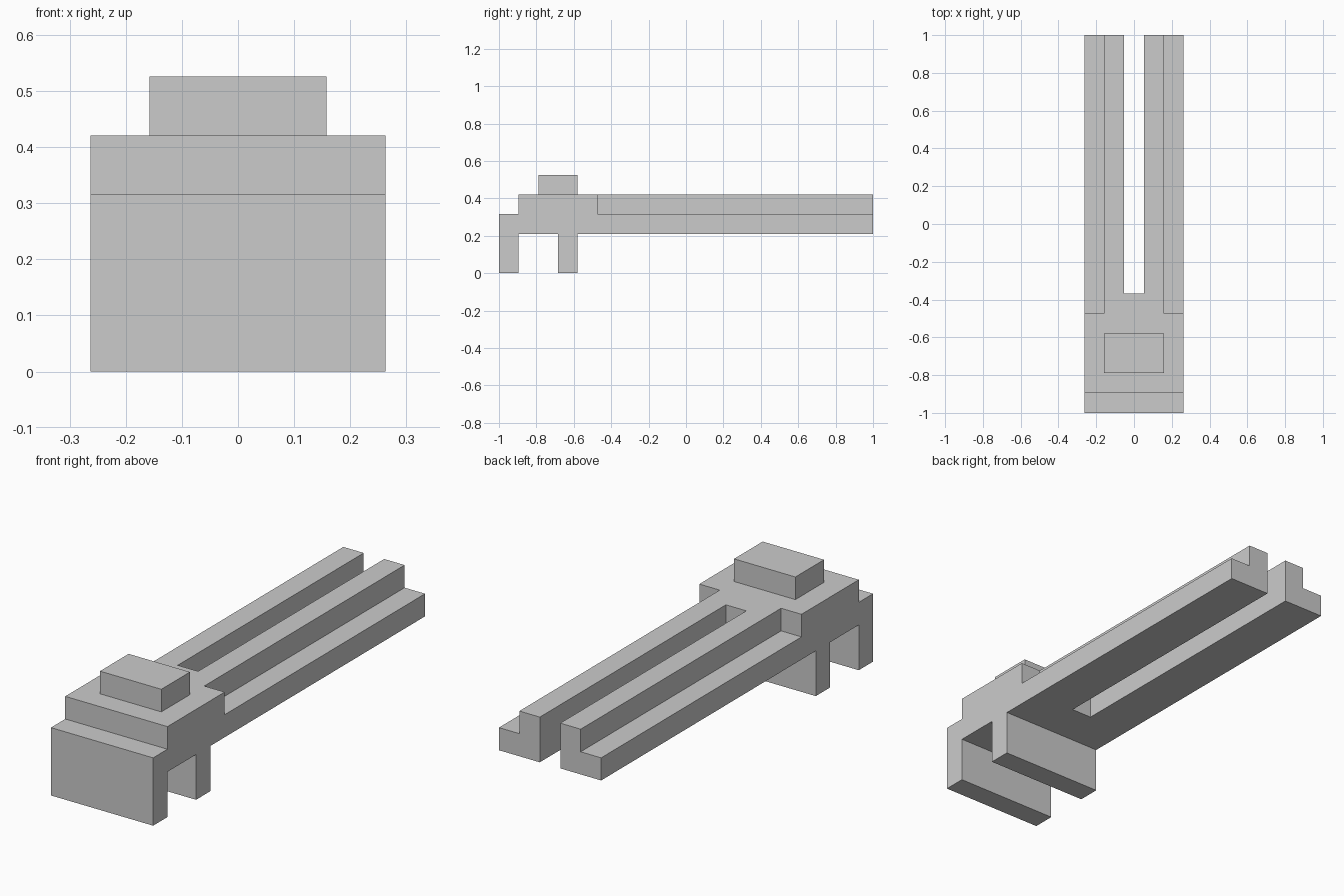
import bpy, bmesh
from mathutils import Vector

if "Cube" in bpy.data.objects:
    bpy.data.objects.remove(bpy.data.objects["Cube"])

U = 2 / 19  # grid unit: the model is 19 units long, 5 wide, 5 high


def add_object(name, bm):
    bmesh.ops.recalc_face_normals(bm, faces=bm.faces)
    mesh = bpy.data.meshes.new(name)
    bm.to_mesh(mesh)
    bm.free()
    obj = bpy.data.objects.new(name, mesh)
    bpy.context.collection.objects.link(obj)
    return obj


def extrude_profile(name, points, half_width):
    """Side profile (y, z) in units, y from the front, extruded along x."""
    bm = bmesh.new()
    face = bm.faces.new([bm.verts.new((-half_width * U, (y - 9.5) * U, z * U)) for y, z in points])
    side = bmesh.ops.extrude_face_region(bm, geom=[face])
    verts = [v for v in side["geom"] if isinstance(v, bmesh.types.BMVert)]
    bmesh.ops.translate(bm, verts=verts, vec=(2 * half_width * U, 0, 0))
    return add_object(name, bm)


def box(name, low, high):
    """Box between two corners in units, y from the front."""
    a, b = Vector(low), Vector(high)
    bm = bmesh.new()
    bmesh.ops.create_cube(bm, size=1)
    for v in bm.verts:
        p = (a + b) / 2 + v.co * (b - a)
        v.co = (p.x * U, (p.y - 9.5) * U, p.z * U)
    return add_object(name, bm)


# Body: front plate, rear leg and long deck from one side profile
body = extrude_profile("body", [
    (0, 0), (1, 0), (1, 2), (3, 2), (3, 0), (4, 0), (4, 2),
    (19, 2), (19, 4), (1, 4), (1, 3), (0, 3)], 2.5)

# Cutters: centre slot between the rails and a step along each outer side
cutters = [box("slot_cutter", (-0.5, 6, 1), (0.5, 20, 5))]
for side, x0, x1 in (("left", -3, -1.5), ("right", 1.5, 3)):
    cutters.append(box(side + "_step_cutter", (x0, 5, 3), (x1, 20, 5)))

for cutter in cutters:
    cut = body.modifiers.new(cutter.name, "BOOLEAN")
    cut.operation = "DIFFERENCE"
    cut.solver = "EXACT"
    cut.object = cutter
    cutter.hide_render = True
    cutter.display_type = "WIRE"

# Raised block on top of the body
box("top_block", (-1.5, 2, 4), (1.5, 4, 5))
